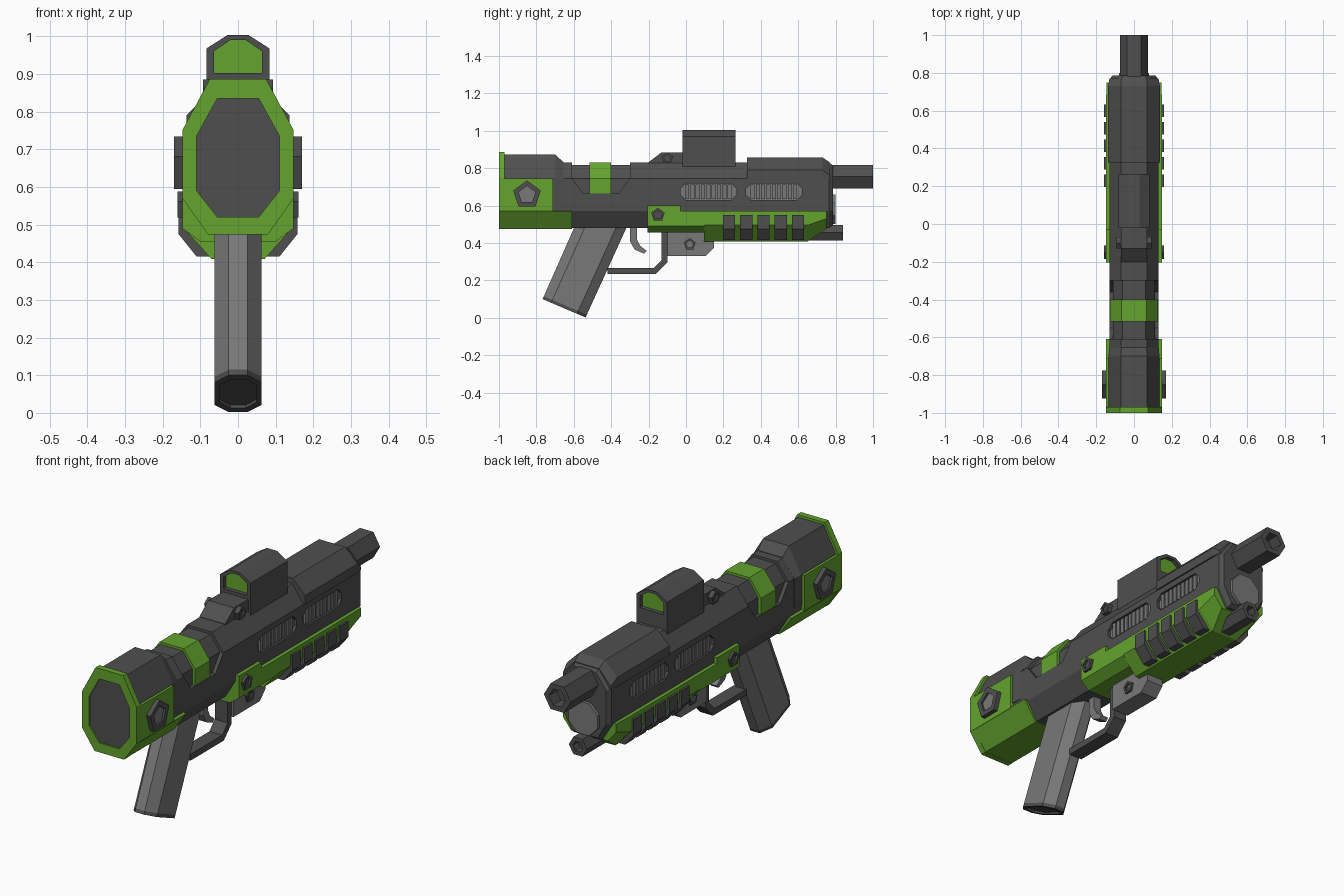
import bpy, bmesh, math
from mathutils import Vector

cube = bpy.data.objects.get("Cube")
if cube:
    bpy.data.objects.remove(cube, do_unlink=True)


def material(name, rgb):
    m = bpy.data.materials.new(name)
    m.use_nodes = True
    m.diffuse_color = (*rgb, 1)
    m.node_tree.nodes["Principled BSDF"].inputs["Base Color"].default_value = (*rgb, 1)
    return m


DARK = material("dark grey", (0.078, 0.078, 0.078))
LIGHT = material("light grey", (0.19, 0.19, 0.19))
GREEN = material("green", (0.125, 0.37, 0.027))


def loft(name, rings, mat, cap_mat=None):
    """Skin a list of 3D rings and cap both ends."""
    bm = bmesh.new()
    loops = [[bm.verts.new(p) for p in ring] for ring in rings]
    n = len(loops[0])
    for a, b in zip(loops, loops[1:]):
        for i in range(n):
            j = (i + 1) % n
            bm.faces.new((a[i], a[j], b[j], b[i]))
    for cap in (loops[0], loops[-1]):
        bm.faces.new(cap).material_index = 1 if cap_mat else 0
    bmesh.ops.recalc_face_normals(bm, faces=bm.faces)
    mesh = bpy.data.meshes.new(name)
    bm.to_mesh(mesh)
    bm.free()
    mesh.materials.append(mat)
    if cap_mat:
        mesh.materials.append(cap_mat)
    obj = bpy.data.objects.new(name, mesh)
    bpy.context.collection.objects.link(obj)
    return obj


def ring(half, y):
    """Mirrored cross-section at y from its +x half, listed top to bottom."""
    full = half + [(-x, z) for x, z in reversed(half)]
    return [(x, y, z) for x, z in full]


def along(name, half, y0, y1, mat):
    return loft(name, [ring(half, y0), ring(half, y1)], mat)


def across(name, profile, x0, x1, mat):
    return loft(name, [[(x, y, z) for y, z in profile] for x in (x0, x1)], mat)


def polygon(n, r, z0, turn=0):
    angles = [2 * math.pi * i / n + turn for i in range(n)]
    return [(r * math.sin(a), z0 + r * math.cos(a)) for a in angles]


def tube(name, n, r, hole, z, y0, y1, depth):
    turn = math.pi / n
    steps = [(r, y0), (r, y1), (hole, y1), (hole, y1 - depth)]
    return loft(name, [[(x, y, h) for x, h in polygon(n, q, z, turn)] for q, y in steps], DARK)


def bolt(name, y, z, r, x0, x1, core=None):
    """Pentagon bolt with a sunken middle, on both sides."""
    for side, s in (("left", 1), ("right", -1)):
        steps = [(r, x0), (r, x1), (r * 0.62, x1), (r * 0.62, x1 - 0.01)]
        rings = [[(s * x, y + dy, h) for dy, h in polygon(5, q, z)] for q, x in steps]
        loft(f"{side}_{name}", rings, DARK, core)


def cut(obj, cutter):
    mod = obj.modifiers.new("cut", "BOOLEAN")
    mod.operation = "DIFFERENCE"
    mod.solver = "EXACT"
    mod.object = cutter
    bpy.context.view_layer.objects.active = obj
    bpy.ops.object.modifier_apply(modifier=mod.name)
    bpy.data.objects.remove(cutter, do_unlink=True)


# Receiver with a waist cut into its top
body_half = [(0.068, 0.83), (0.13, 0.745), (0.13, 0.57), (0.075, 0.48)]
nose_half = [(0.06, 0.815), (0.115, 0.74), (0.115, 0.575), (0.07, 0.495)]
body = loft("receiver", [ring(body_half, -0.95), ring(body_half, 0.765), ring(nose_half, 0.785)], DARK)
waist = [(-0.61, 0.9), (-0.61, 0.745), (-0.55, 0.665), (-0.36, 0.665), (-0.3, 0.745), (-0.3, 0.9)]
cut(body, across("waist_cutter", waist, -0.3, 0.3, DARK))
along("waist_core", [(0.06, 0.818), (0.112, 0.745), (0.112, 0.6)], -0.63, -0.28, DARK)
along("waist_band", [(0.065, 0.83), (0.128, 0.745), (0.128, 0.663)], -0.515, -0.4, GREEN)


# Slotted vents
def stadium(y0, y1, z0, z1, c):
    return [(y0, z0 + c), (y0 + c, z0), (y1 - c, z0), (y1, z0 + c),
            (y1, z1 - c), (y1 - c, z1), (y0 + c, z1), (y0, z1 - c)]


for s in (1, -1):
    for y0 in (-0.03, 0.32):
        slot = stadium(y0, y0 + 0.3, 0.63, 0.717, 0.028)
        cut(body, across("vent_cutter", slot, s * 0.112, s * 0.2, DARK))
        across("vent_floor", slot, s * 0.108, s * 0.116, LIGHT)
        for i in range(9):
            y = y0 + 0.025 + i * 0.0285
            slat = [(y, 0.635), (y + 0.021, 0.635), (y + 0.021, 0.712), (y, 0.712)]
            across("vent_slat", slat, s * 0.112, s * 0.126, LIGHT)

# Rear stock: grey hood, green cradle and end cap
hood = [(0.07, 0.873), (0.135, 0.748), (0.135, 0.6)]
hood_end = [(0.066, 0.832), (0.131, 0.745), (0.131, 0.6)]
loft("stock_hood", [ring(hood, -0.975), ring(hood, -0.7), ring(hood_end, -0.655)], DARK)
along("stock_sides", [(0.148, 0.745), (0.148, 0.57)], -0.98, -0.71, GREEN)
along("stock_underside", [(0.148, 0.572), (0.08, 0.475)], -0.98, -0.61, GREEN)
cap = [(0.075, 0.886), (0.148, 0.75), (0.148, 0.57), (0.08, 0.474)]
panel = [(0.055, 0.835), (0.11, 0.735), (0.11, 0.59), (0.055, 0.52)]
loft("stock_cap", [ring(panel, -0.99), ring(panel, -1), ring(cap, -1), ring(cap, -0.97)], GREEN)
along("stock_panel", panel, -0.993, -0.985, DARK)
bolt("stock_bolt", -0.85, 0.657, 0.077, 0.14, 0.17, LIGHT)

# Sight and its ramp
ramp = [(-0.2, 0.82), (-0.2, 0.832), (-0.13, 0.885), (0, 0.885), (0, 0.82)]
across("sight_ramp", ramp, -0.07, 0.07, DARK)
bolt("ramp_bolt", -0.1, 0.853, 0.032, 0.06, 0.093)
sight = [(0.028, 1.003), (0.083, 0.968), (0.083, 0.81)]
window = [(0.02, 0.99), (0.064, 0.96), (0.064, 0.902)]
loft("sight", [ring(window, 0), ring(window, -0.02), ring(sight, -0.02),
               ring(sight, 0.265), ring(window, 0.265), ring(window, 0.245)], DARK, GREEN)

# Raised front cover
cover = [(0.07, 0.857), (0.137, 0.79), (0.137, 0.745)]
cover_end = [(0.066, 0.83), (0.13, 0.76), (0.13, 0.745)]
loft("front_cover", [ring(cover, 0.325), ring(cover, 0.73), ring(cover_end, 0.77)], DARK)

# Muzzle end
tube("barrel", 6, 0.073, 0.045, 0.755, 0.75, 1.0, 0.06)
tube("lower_barrel", 6, 0.049, 0.027, 0.455, 0.6, 0.84, 0.04)
lens = [(x, z) for x, z in polygon(8, 0.085, 0.58, math.pi / 8)]
loft("muzzle_lens", [[(x, y, z) for x, z in lens] for y in (0.76, 0.8)], LIGHT)

# Green handguard
rear = [(0.148, 0.57), (0.148, 0.49), (0.1, 0.455)]
main = [(0.148, 0.57), (0.148, 0.495), (0.07, 0.408)]
front = [(0.145, 0.57), (0.145, 0.53), (0.1, 0.475)]
along("handguard_rear", rear, -0.205, 0.1, GREEN)
loft("handguard", [ring(main, 0.095), ring(main, 0.65), ring(front, 0.75)], GREEN)
along("handguard_ear", [(0.148, 0.6), (0.148, 0.56)], -0.205, -0.03, GREEN)
bolt("handguard_bolt", -0.15, 0.55, 0.038, 0.14, 0.16)
clip = [(0.13, 0.55), (0.158, 0.55), (0.158, 0.475), (0.11, 0.415), (0.07, 0.415)]
for s in (1, -1):
    for i in range(5):
        y = 0.197 + i * 0.0925
        loft("grip_clip", [[(s * x, h, z) for x, z in clip] for h in (y, y + 0.065)], DARK)

# Pistol grip, leaning back, with a dark base
section = [(0.025, 0), (0.063, 0.2), (0.063, 0.8), (0.025, 1),
           (-0.025, 1), (-0.063, 0.8), (-0.063, 0.2), (-0.025, 0)]


def grip_ring(back, front, scale=1):
    a, b = Vector((0, *back)), Vector((0, *front))
    return [a.lerp(b, 0.5 + (t - 0.5) * scale) + Vector((x * scale, 0, 0)) for x, t in section]


low = grip_ring((-0.76, 0.115), (-0.53, 0.017))
loft("grip", [grip_ring((-0.59, 0.5), (-0.31, 0.5)), low], LIGHT)
loft("grip_base", [low, grip_ring((-0.767, 0.1), (-0.537, 0.002)),
                   grip_ring((-0.767, 0.1), (-0.537, 0.002), 0.78),
                   grip_ring((-0.763, 0.108), (-0.533, 0.01), 0.78)], DARK)

# Trigger, guard and underslung block
guard = [(-0.42, 0.235), (-0.16, 0.235), (-0.1, 0.295), (-0.1, 0.47),
         (-0.13, 0.47), (-0.13, 0.31), (-0.172, 0.266), (-0.42, 0.266)]
across("trigger_guard", guard, -0.035, 0.035, DARK)
trigger = [(-0.3, 0.49), (-0.3, 0.41), (-0.275, 0.365), (-0.225, 0.343),
           (-0.21, 0.358), (-0.245, 0.385), (-0.262, 0.42), (-0.262, 0.49)]
across("trigger", trigger, -0.02, 0.02, LIGHT)
block = [(-0.1, 0.33), (0.105, 0.33), (0.15, 0.375), (0.15, 0.47), (-0.1, 0.47)]
across("underslung_block", block, -0.045, 0.045, LIGHT)
bolt("block_bolt", 0.02, 0.393, 0.033, 0.03, 0.055)
